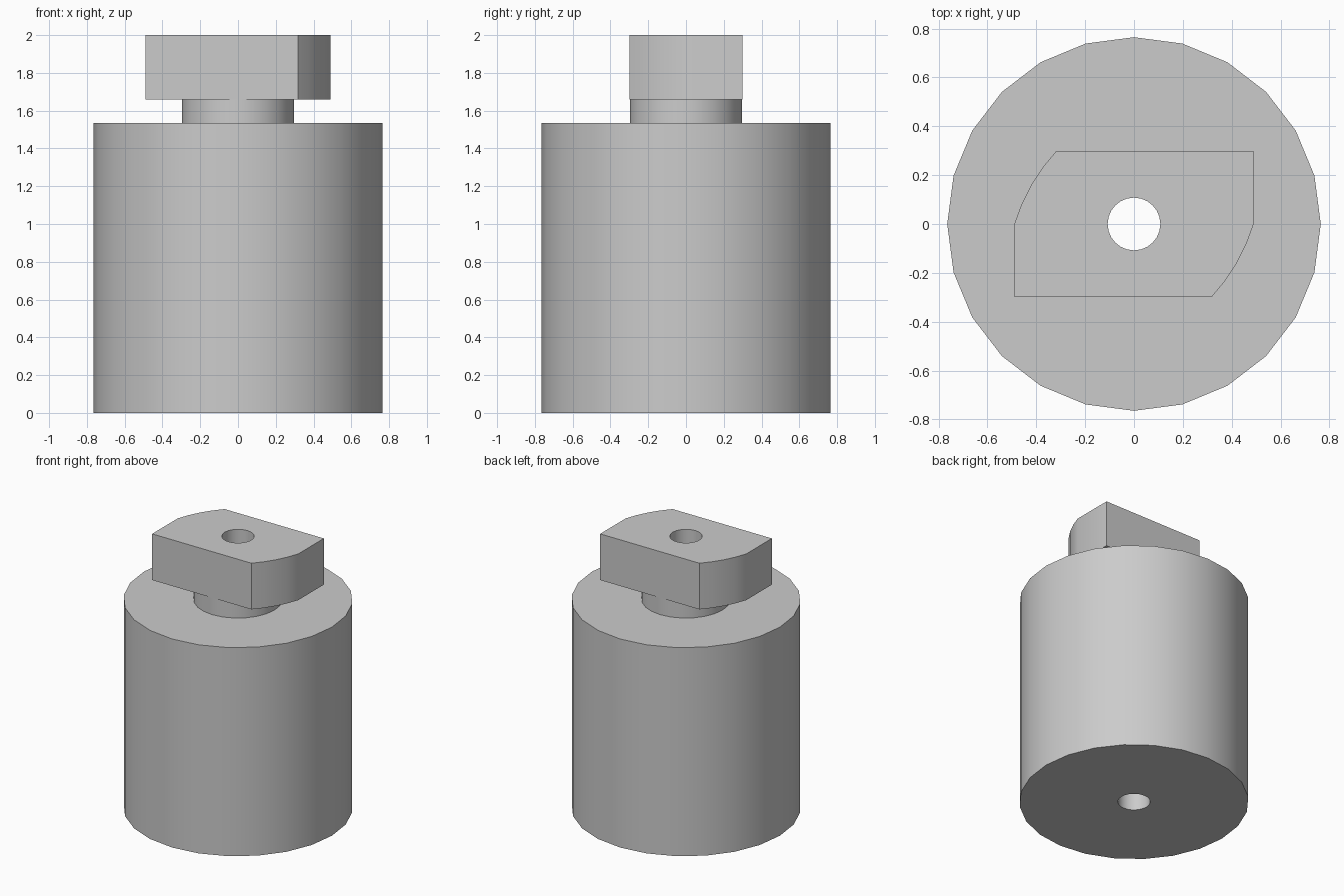
import bpy, bmesh
from math import sin, cos, pi, radians
from mathutils import Vector

if "Cube" in bpy.data.objects:
    bpy.data.objects.remove(bpy.data.objects["Cube"], do_unlink=True)

SIDES = 24
BODY_R, NECK_R, BORE_R = 0.765, 0.297, 0.108
BODY_TOP, HEAD_BASE, HEAD_TOP = 1.535, 1.66, 2.0
HALF_X, HALF_Y, CORNER_X = 0.49, 0.299, 0.318

grey = bpy.data.materials.new("plain_grey")
grey.use_nodes = True
grey.diffuse_color = (0.6, 0.6, 0.6, 1)
grey.node_tree.nodes["Principled BSDF"].inputs["Base Color"].default_value = (0.6, 0.6, 0.6, 1)


def finish(name, bm):
    mesh = bpy.data.meshes.new(name)
    bm.to_mesh(mesh)
    bm.free()
    mesh.materials.append(grey)
    obj = bpy.data.objects.new(name, mesh)
    bpy.context.collection.objects.link(obj)
    bpy.ops.object.select_all(action="DESELECT")
    obj.select_set(True)
    bpy.context.view_layer.objects.active = obj
    bpy.ops.object.shade_smooth_by_angle(angle=radians(30))


def circle(radius):
    return [(radius * cos(2 * pi * i / SIDES), radius * sin(2 * pi * i / SIDES))
            for i in range(SIDES)]


def ring(bm, outline, z):
    return [bm.verts.new((x, y, z)) for x, y in outline]


def bridge(bm, lower, upper):
    n = len(lower)
    for i in range(n):
        j = (i + 1) % n
        bm.faces.new((lower[i], lower[j], upper[j], upper[i]))


def cap(bm, outer, inner, up):
    # Flat face between an outline and a round opening
    edges = []
    for loop in (outer, inner):
        for a, b in zip(loop, loop[1:] + loop[:1]):
            edges.append(bm.edges.get((a, b)) or bm.edges.new((a, b)))
    made = bmesh.ops.triangle_fill(bm, edges=edges, use_beauty=True)["geom"]
    for face in made:
        if isinstance(face, bmesh.types.BMFace):
            face.normal_update()
            if face.normal.z * up < 0:
                face.normal_flip()


# Turned body with a narrow neck and a bore running the full height
bm = bmesh.new()
profile = [(BORE_R, 0), (BODY_R, 0), (BODY_R, BODY_TOP), (NECK_R, BODY_TOP),
           (NECK_R, HEAD_BASE)]
rings = [ring(bm, circle(r), z) for r, z in profile]
for lower, upper in zip(rings, rings[1:]):
    bridge(bm, lower, upper)
bridge(bm, ring(bm, circle(BORE_R), HEAD_TOP), rings[0])
finish("body_and_neck", bm)

# Locking head: a block with two opposite corners rounded off
start, end = Vector((CORNER_X, -HALF_Y)), Vector((HALF_X, 0))
chord = end - start
outward = Vector((chord.y, -chord.x)).normalized()
half = []
for i in range(5):
    t = i / 4
    half.append(start + chord * t + outward * 0.08 * t * (1 - t))
half.append(Vector((HALF_X, HALF_Y)))
outline = half + [-p for p in half]

bm = bmesh.new()
base, top = ring(bm, outline, HEAD_BASE), ring(bm, outline, HEAD_TOP)
bridge(bm, base, top)
cap(bm, base, ring(bm, circle(NECK_R), HEAD_BASE), -1)
cap(bm, top, ring(bm, circle(BORE_R), HEAD_TOP), 1)
finish("locking_head", bm)
